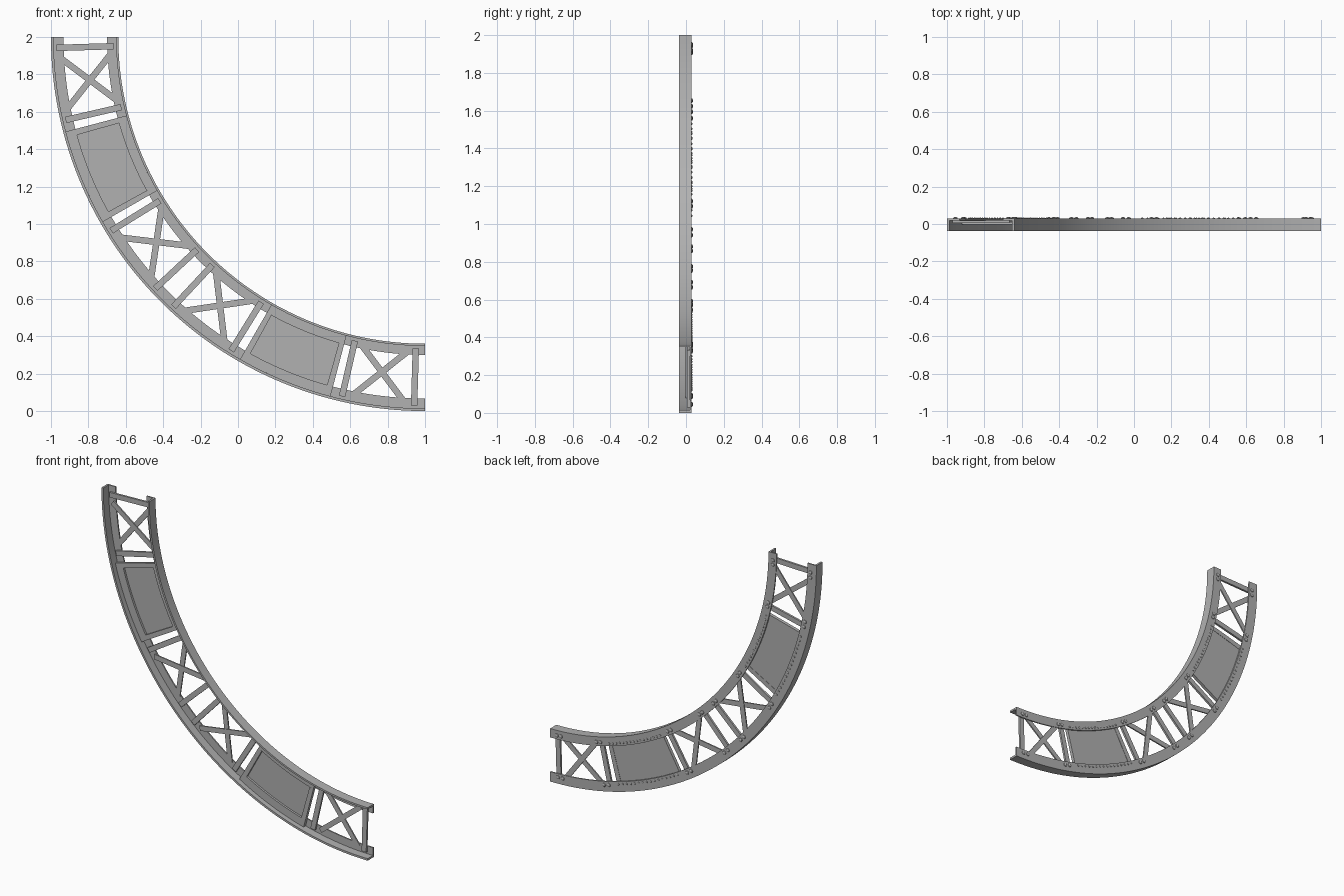
import bpy, bmesh, math
from mathutils import Vector, Matrix

if "Cube" in bpy.data.objects:
    bpy.data.objects.remove(bpy.data.objects["Cube"])

CX, CZ = 1.0, 2.0                 # centre of the quarter arc
Y_FRONT, Y_WEB, Y_BACK = -0.037, 0.020, 0.029

steel = bpy.data.materials.new("dark_steel")
steel.diffuse_color = (0.44, 0.44, 0.44, 1)
steel.use_nodes = True
steel.node_tree.nodes["Principled BSDF"].inputs["Base Color"].default_value = steel.diffuse_color


def polar(r, deg, y=0.0):
    a = math.radians(deg)
    return Vector((CX - r * math.cos(a), y, CZ - r * math.sin(a)))


def finish(bm, name, smooth=True):
    bmesh.ops.recalc_face_normals(bm, faces=bm.faces[:])
    me = bpy.data.meshes.new(name)
    bm.to_mesh(me)
    bm.free()
    me.materials.append(steel)
    ob = bpy.data.objects.new(name, me)
    bpy.context.collection.objects.link(ob)
    if smooth:
        bpy.ops.object.select_all(action='DESELECT')
        ob.select_set(True)
        bpy.context.view_layer.objects.active = ob
        bpy.ops.object.shade_smooth_by_angle(angle=math.radians(30))
    return ob


def sweep(bm, profile, a0, a1, steps):
    """Sweep a closed (radius, y) profile along the arc."""
    rings = [[bm.verts.new(polar(r, a0 + (a1 - a0) * i / steps, y)) for r, y in profile]
             for i in range(steps + 1)]
    n = len(profile)
    for p, q in zip(rings, rings[1:]):
        for k in range(n):
            bm.faces.new((p[k], p[(k + 1) % n], q[(k + 1) % n], q[k]))
    bm.faces.new(rings[0])
    bm.faces.new(rings[-1])


def rect(r0, r1, y0, y1):
    return [(r0, y0), (r1, y0), (r1, y1), (r0, y1)]


def bar(bm, p, q, width, y0, y1):
    """Flat bar between two points in the arc plane."""
    d = (q - p).normalized()
    s = Vector((-d.z, 0, d.x)) * width / 2
    lo, hi = [[bm.verts.new(c + Vector((0, y, 0))) for c in (p - s, q - s, q + s, p + s)]
              for y in (y0, y1)]
    bm.faces.new(lo)
    bm.faces.new(hi)
    for k in range(4):
        bm.faces.new((lo[k], lo[(k + 1) % 4], hi[(k + 1) % 4], hi[k]))


def dome(bm, r, deg, radius, height):
    m = Matrix.Translation(polar(r, deg, Y_BACK)) @ Matrix.Diagonal((radius, height, radius, 1)) \
        @ Matrix.Rotation(math.pi / 2, 4, 'X')
    bmesh.ops.create_uvsphere(bm, u_segments=10, v_segments=6, radius=1, matrix=m)


# L-section rails: web at the back, flange running forward
for name, edge, lip, web in (("outer_rail", 2.0, 1.986, 1.933), ("inner_rail", 1.64, 1.652, 1.70)):
    bm = bmesh.new()
    sweep(bm, [(edge, Y_FRONT), (edge, Y_BACK), (web, Y_BACK), (web, Y_WEB),
               (lip, Y_WEB), (lip, Y_FRONT)], 0, 90, 72)
    finish(bm, name)

# radial battens, each end held by a pair of bolts on the brace side
bolts = bmesh.new()
for i, a in enumerate((1.7, 13.0, 31.7, 43.0, 47.0, 58.3, 77.0, 88.3)):
    bm = bmesh.new()
    bar(bm, polar(1.667, a), polar(1.972, a), 0.034, 0.006, Y_WEB)
    finish(bm, f"batten_{i + 1}", False)
    side = 1 if i % 2 == 0 else -1
    for r in (1.675, 1.957):
        for k in (0, 1.05):
            dome(bolts, r, a + side * k, 0.013, 0.008)
finish(bolts, "bolts")

# crossed braces let into the rail webs
for i, a in enumerate((7.35, 37.35, 52.65, 82.65)):
    bm = bmesh.new()
    for s, y in ((1, 0.016), (-1, 0.012)):
        bar(bm, polar(1.68, a - 4.35 * s), polar(1.957, a + 4.15 * s), 0.034, y, y + 0.009)
    finish(bm, f"cross_brace_{i + 1}", False)

# solid panels recessed in a raised border, riveted to both rails
rivets = bmesh.new()
for i, (a0, a1) in enumerate(((14.75, 29.85), (60.15, 75.25))):
    bm = bmesh.new()
    sweep(bm, rect(1.69, 1.945, 0.012, 0.018), a0 + 0.5, a1 - 0.5, 12)
    finish(bm, f"panel_plate_{i + 1}")
    bm = bmesh.new()
    for r0, r1 in ((1.652, 1.70), (1.933, 1.986)):
        sweep(bm, rect(r0, r1, -0.002, Y_WEB), a0, a1, 12)
    for b0, b1 in ((a0, a0 + 0.97), (a1 - 0.97, a1)):
        sweep(bm, rect(1.70, 1.933, -0.002, Y_WEB), b0, b1, 1)
    finish(bm, f"panel_border_{i + 1}")
    for k in range(16):
        for r in (1.683, 1.95):
            dome(rivets, r, a0 + 0.5 + (a1 - a0 - 1) * k / 15, 0.007, 0.005)
finish(rivets, "panel_rivets")
